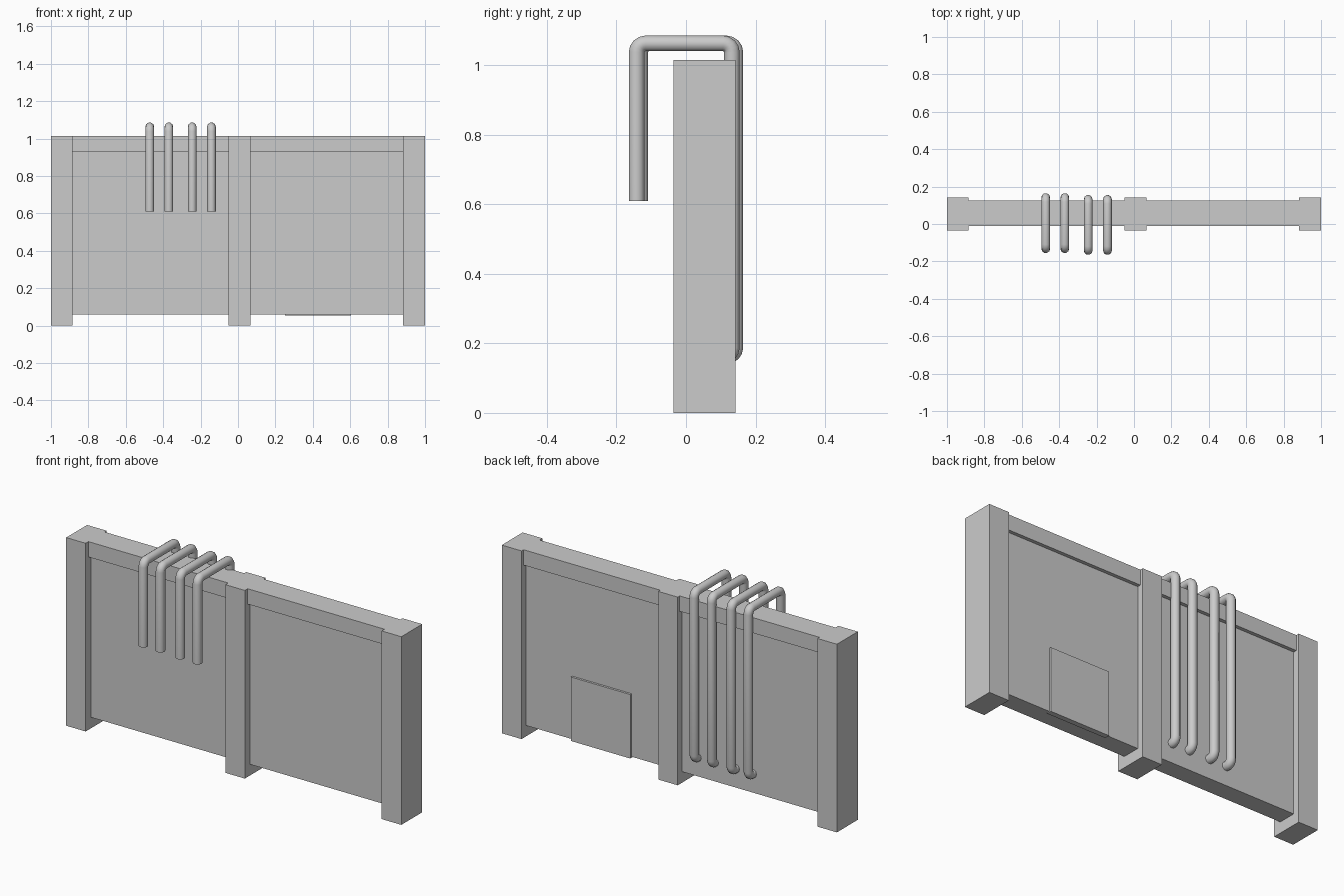
import bpy
from math import sin, cos, pi
from mathutils import Vector

if "Cube" in bpy.data.objects:
    bpy.data.objects.remove(bpy.data.objects["Cube"])


def box(name, x0, x1, y0, y1, z0, z1):
    bpy.ops.mesh.primitive_cube_add(size=1, location=((x0 + x1) / 2, (y0 + y1) / 2, (z0 + z1) / 2))
    ob = bpy.context.object
    ob.name = name
    ob.scale = (x1 - x0, y1 - y0, z1 - z0)
    bpy.ops.object.transform_apply(location=False, rotation=False, scale=True)
    return ob


def rounded(points, radius, steps=4):
    """Path with its right-angle corners replaced by arcs."""
    pts = [Vector(p) for p in points]
    path = [pts[0]]
    for a, b, c in zip(pts, pts[1:], pts[2:]):
        u, v = (a - b).normalized(), (c - b).normalized()
        centre = b + (u + v) * radius
        for i in range(steps + 1):
            t = pi / 2 * i / steps
            path.append(centre - v * radius * cos(t) - u * radius * sin(t))
    return path + [pts[-1]]


def tube(name, points, radius):
    curve = bpy.data.curves.new(name, 'CURVE')
    curve.dimensions = '3D'
    curve.bevel_depth = radius
    curve.bevel_resolution = 3
    curve.use_fill_caps = True
    spline = curve.splines.new('POLY')
    spline.points.add(len(points) - 1)
    for p, co in zip(spline.points, points):
        p.co = (*co, 1)
    ob = bpy.data.objects.new(name, curve)
    bpy.context.collection.objects.link(ob)
    bpy.ops.object.select_all(action='DESELECT')
    ob.select_set(True)
    bpy.context.view_layer.objects.active = ob
    bpy.ops.object.convert(target='MESH')
    bpy.ops.object.shade_smooth_by_angle(angle=0.8)


# Posts
TOP = 1.015
posts = {"left_post": (-1.0, -0.884), "middle_post": (-0.05, 0.066), "right_post": (0.882, 1.0)}
for name, (x0, x1) in posts.items():
    box(name, x0, x1, -0.036, 0.142, 0, TOP)

# Recessed panels and the cap rails over them
for side, x0, x1 in (("left", -0.884, -0.05), ("right", 0.066, 0.882)):
    box(side + "_panel", x0, x1, 0.008, 0.106, 0.06, 0.932)
    box(side + "_rail", x0, x1, -0.012, 0.125, 0.932, TOP)

# Low hatch plate on the back
box("hatch_plate", 0.25, 0.605, 0.09, 0.118, 0.055, 0.40)

# Bent pipes hooked over the left half, turning into the panel at the back
R = 0.0235
for i, (x, dy) in enumerate(((-0.472, 0.005), (-0.37, 0.005), (-0.245, -0.005), (-0.142, -0.005))):
    front, back = -0.137 + dy, 0.137 + dy
    path = rounded([(x, front, 0.61), (x, front, 1.063), (x, back, 1.063),
                    (x, back, 0.163), (x, back - 0.06, 0.163)], 0.025)
    tube(f"pipe_{i + 1}", path, R)
